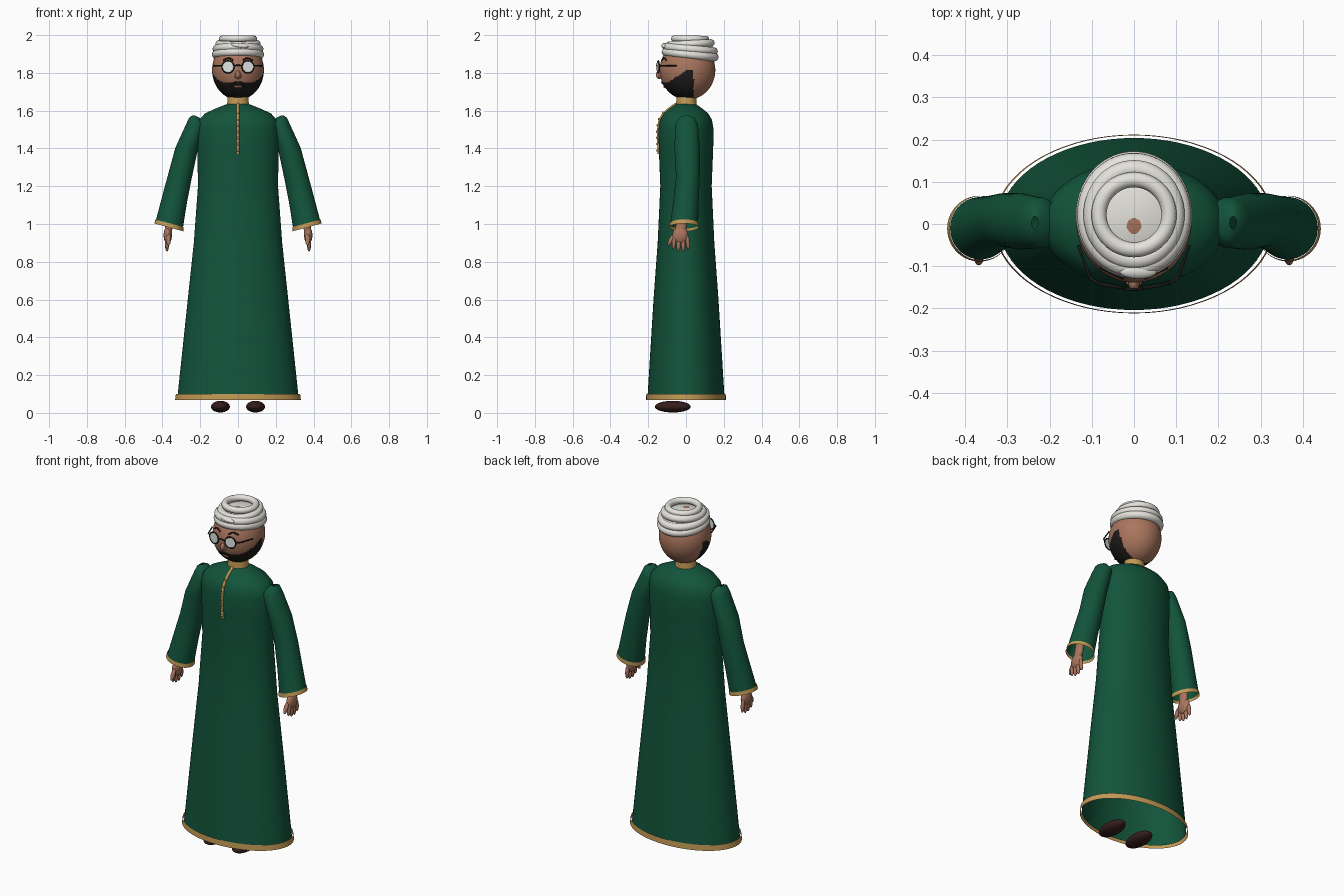
import bpy, bmesh
from math import cos, sin, pi, sqrt, radians

cube = bpy.data.objects.get("Cube")
if cube:
    bpy.data.objects.remove(cube, do_unlink=True)


def material(name, r, g, b):
    m = bpy.data.materials.new(name)
    m.use_nodes = True
    m.diffuse_color = (r, g, b, 1)
    node = next(n for n in m.node_tree.nodes if n.type == 'BSDF_PRINCIPLED')
    node.inputs["Base Color"].default_value = (r, g, b, 1)
    return m


GREEN = material("robe green", .006, .088, .044)
GOLD = material("trim gold", .54, .32, .09)
SKIN = material("skin", .40, .18, .11)
BLACK = material("hair black", .012, .011, .010)
WHITE = material("cloth white", .78, .76, .71)
SHOE = material("shoe brown", .035, .013, .011)
LIPS = material("lip red", .24, .08, .07)
LENS = material("lens white", .78, .84, .82)


def finish(obj, name, mat):
    obj.name = name
    obj.data.materials.clear()
    obj.data.materials.append(mat)
    bpy.ops.object.select_all(action='DESELECT')
    obj.select_set(True)
    bpy.context.view_layer.objects.active = obj
    bpy.ops.object.shade_smooth_by_angle(angle=radians(50))
    return obj


def ball(name, mat, loc, size, rot=(0, 0, 0), seg=24, rings=16):
    bpy.ops.mesh.primitive_uv_sphere_add(segments=seg, ring_count=rings, radius=1,
                                         location=loc, rotation=rot)
    obj = bpy.context.object
    obj.scale = size
    return finish(obj, name, mat)


def hoop(name, mat, loc, major, minor, scale=(1, 1, 1), rot=(0, 0, 0)):
    bpy.ops.mesh.primitive_torus_add(major_radius=major, minor_radius=minor, location=loc,
                                     rotation=rot, major_segments=56, minor_segments=14)
    obj = bpy.context.object
    obj.scale = scale
    return finish(obj, name, mat)


def loft(name, mat, rings, side=1, seg=56, cap=False):
    """Skin elliptical rings (x, y, z, rx, ry, slope) into one surface."""
    bm = bmesh.new()
    loops = []
    for x, y, z, rx, ry, slope in rings:
        loops.append([bm.verts.new((side * (x + rx * cos(a)), y + ry * sin(a),
                                    z + slope * rx * cos(a)))
                      for a in (2 * pi * i / seg for i in range(seg))])
    for low, high in zip(loops, loops[1:]):
        for i in range(seg):
            j = (i + 1) % seg
            bm.faces.new((low[i], low[j], high[j], high[i]))
    if cap:
        bm.faces.new(loops[-1])
    bmesh.ops.recalc_face_normals(bm, faces=bm.faces)
    mesh = bpy.data.meshes.new(name)
    bm.to_mesh(mesh)
    bm.free()
    obj = bpy.data.objects.new(name, mesh)
    bpy.context.collection.objects.link(obj)
    return finish(obj, name, mat)


def tube(name, mat, points, radius):
    curve = bpy.data.curves.new(name, 'CURVE')
    curve.dimensions = '3D'
    curve.bevel_depth = radius
    curve.bevel_resolution = 3
    curve.use_fill_caps = True
    spline = curve.splines.new('POLY')
    spline.points.add(len(points) - 1)
    for p, co in zip(spline.points, points):
        p.co = (*co, 1)
    obj = bpy.data.objects.new(name, curve)
    bpy.context.collection.objects.link(obj)
    bpy.ops.object.select_all(action='DESELECT')
    obj.select_set(True)
    bpy.context.view_layer.objects.active = obj
    bpy.ops.object.convert(target='MESH')
    return finish(bpy.context.object, name, mat)


# Robe: height, half width, half depth
ROBE = [(.08, .321, .204), (.6, .266, .172), (.9, .234, .150), (1.2, .212, .136),
        (1.4, .215, .144), (1.5, .217, .146), (1.55, .208, .138), (1.585, .175, .118),
        (1.61, .122, .088), (1.63, .072, .060), (1.638, .045, .045)]
loft("robe", GREEN, [(0, 0, z, rx, ry, 0) for z, rx, ry in ROBE], seg=72, cap=True)
loft("robe_hem", GOLD, [(0, 0, .067, .333, .212, 0), (0, 0, .1, .329, .210, 0)], seg=72)
loft("collar", GOLD, [(0, .002, 1.615, .060, .056, 0), (0, .002, 1.672, .054, .052, 0)])
loft("neck", SKIN, [(0, .002, 1.6, .048, .046, 0), (0, .002, 1.72, .048, .046, 0)])


def chest_y(z):
    for (z0, _, d0), (z1, _, d1) in zip(ROBE, ROBE[1:]):
        if z0 <= z <= z1:
            return -(d0 + (d1 - d0) * (z - z0) / (z1 - z0))


# Placket with small buttons
heights = [1.37 + .265 * i / 20 for i in range(21)]
tube("placket", GOLD, [(0, chest_y(z), z) for z in heights], .008)
for i in range(7):
    z = 1.39 + .033 * i
    ball("placket_button", GOLD, (0, chest_y(z) - .007, z), (.007, .007, .007), seg=12, rings=8)

# Sleeves, hands and shoes
SLEEVE = [(.235, .003, 1.574, .008, .015, 0), (.231, .003, 1.562, .028, .042, 0),
          (.224, .003, 1.53, .050, .060, 0), (.272, .006, 1.40, .060, .067, .05),
          (.308, .010, 1.25, .062, .063, .2), (.338, .000, 1.12, .066, .067, .25),
          (.364, -.010, .995, .072, .074, .27)]
for side, label in ((1, "left"), (-1, "right")):
    loft(label + "_sleeve", GREEN, SLEEVE, side)
    loft(label + "_cuff", GOLD, [(.363, -.010, 1.004, .074, .076, .27),
                                 (.366, -.011, .982, .077, .078, .27)], side)
    loft(label + "_wrist", SKIN, [(.355, -.015, 1.08, .022, .026, 0),
                                  (.370, -.03, .95, .019, .030, 0)], side, 20)
    ball(label + "_palm", SKIN, (side * .372, -.030, .94), (.022, .042, .045))
    for i in range(4):
        y = -.063 + .024 * i
        tip = .854 + (.012 if i in (0, 3) else 0)
        ball(label + "_finger", SKIN, (side * .376, y, tip + .039), (.011, .0115, .039),
             (radians((i - 1.5) * 4), 0, 0), 14, 10)
    ball(label + "_thumb", SKIN, (side * .368, -.078, .918), (.012, .012, .036),
         (radians(-28), 0, 0), 14, 10)
    ball(label + "_shoe", SHOE, (side * .093, -.07, .033), (.050, .095, .031))

# Head, with beard chosen by position along the jaw
HEAD, SIZE = (0, .008, 1.815), (.137, .147, .157)
head = ball("head", SKIN, HEAD, SIZE, seg=96, rings=72)
head.data.materials.append(BLACK)
for face in head.data.polygons:
    x, y, z = (face.center[k] * SIZE[k] + HEAD[k] for k in range(3))
    if y < .04 and z < min(1.812, 1.747 + .65 * max(0, y + .1)):
        face.material_index = 1


def face_y(x, z):
    k = 1 - (x / SIZE[0]) ** 2 - ((z - HEAD[2]) / SIZE[2]) ** 2
    return HEAD[1] - SIZE[1] * sqrt(max(k, 0))


# Face details
ball("nose", SKIN, (0, face_y(0, 1.79) - .004, 1.79), (.013, .018, .023))
ball("mouth", LIPS, (0, face_y(0, 1.728) - .001, 1.728), (.022, .005, .007))
for side, label in ((1, "left"), (-1, "right")):
    ball(label + "_nostril", SKIN, (side * .011, face_y(0, 1.783) - .001, 1.781),
         (.008, .009, .008), seg=12, rings=8)
    tube(label + "_moustache", BLACK,
         [(side * x, face_y(x, z) - .001, z) for x, z in
          ((.002, 1.751), (.016, 1.749), (.030, 1.742), (.038, 1.730))], .005)
    tube(label + "_eyebrow", BLACK,
         [(side * x, face_y(x, z), z) for x, z in
          ((.026, 1.866), (.042, 1.876), (.058, 1.877), (.078, 1.866))], .0045)
    # Round spectacles
    turn = (pi / 2, 0, side * radians(10))
    spot = (side * .053, -.147, 1.832)
    hoop(label + "_lens_rim", BLACK, spot, .032, .0035, rot=turn)
    bpy.ops.mesh.primitive_cylinder_add(vertices=40, radius=.031, depth=.003,
                                        location=spot, rotation=turn)
    finish(bpy.context.object, label + "_lens", LENS)
    tube(label + "_temple", BLACK, [(side * .084, -.141, 1.838), (side * .104, -.128, 1.838),
                                    (side * .132, -.05, 1.838)], .0035)
tube("bridge", BLACK, [(-.022, -.151, 1.834), (-.01, -.155, 1.840),
                       (.01, -.155, 1.840), (.022, -.151, 1.834)], .0035)

# Turban: a crown under wrapped rolls
ball("turban_crown", WHITE, (0, .022, 1.908), (.128, .138, .064), seg=48, rings=32)
ROLLS = [(1.897, .115, .023, 1.10, -6), (1.926, .114, .021, 1.09, -5),
         (1.953, .100, .020, 1.08, 3), (1.980, .083, .018, 1.0, -1)]
for z, major, minor, stretch, tilt in ROLLS:
    hoop("turban_roll", WHITE, (0, .022, z), major, minor, (1, stretch, 1),
         (radians(tilt), 0, 0))
ball("turban_front_fold", WHITE, (.01, -.112, 1.944), (.045, .018, .014), (0, radians(6), 0))
